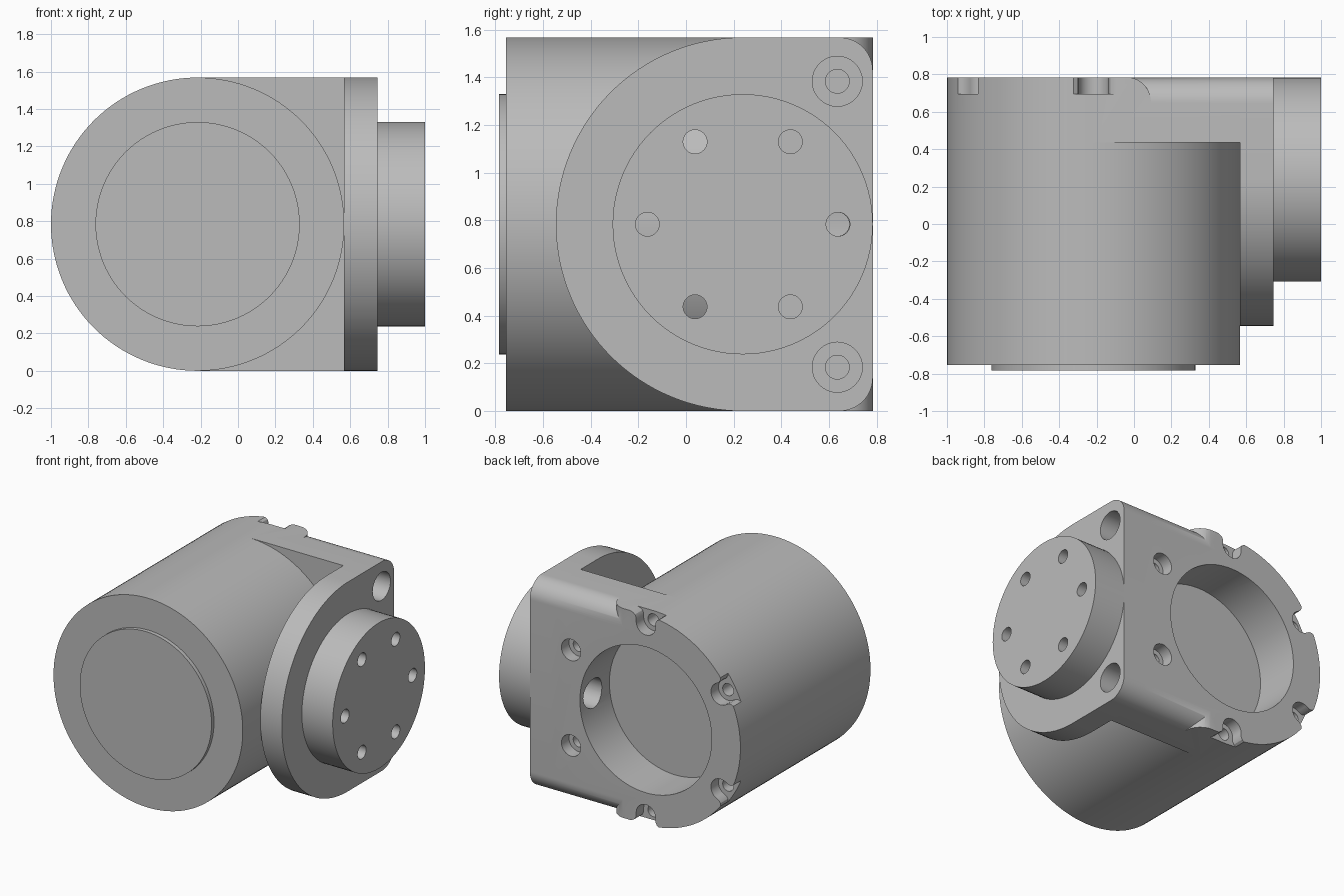
import bpy, bmesh
from math import sin, cos, radians

cube = bpy.data.objects.get("Cube")
if cube:
    bpy.data.objects.remove(cube, do_unlink=True)

R = 0.784              # main radius, also half the height
CX, CY = -0.216, 0.238  # barrel axis x, flange axis y
SIDE, BACK, STEP = 0.568, 0.784, 0.435
BORE = 0.546

grey = bpy.data.materials.new("light_grey")
grey.use_nodes = True
colour = (0.5, 0.5, 0.5, 1)
grey.diffuse_color = colour
grey.node_tree.nodes["Principled BSDF"].inputs["Base Color"].default_value = colour


def arc(u, v, r, start, end, n=16):
    steps = [radians(start + (end - start) * i / n) for i in range(n + 1)]
    return [(u + r * cos(a), v + r * sin(a)) for a in steps]


def prism(name, profile, axis, lo, hi):
    """Extrude a flat profile along an axis."""
    place = {"x": lambda u, v, d: (d, u, v),
             "y": lambda u, v, d: (u, d, v),
             "z": lambda u, v, d: (u, v, d)}[axis]
    bm = bmesh.new()
    ends = [[bm.verts.new(place(u, v, d)) for u, v in profile] for d in (lo, hi)]
    for ring in ends:
        bm.faces.new(ring)
    n = len(profile)
    for i in range(n):
        j = (i + 1) % n
        bm.faces.new((ends[0][i], ends[0][j], ends[1][j], ends[1][i]))
    bmesh.ops.recalc_face_normals(bm, faces=bm.faces)
    mesh = bpy.data.meshes.new(name)
    bm.to_mesh(mesh)
    bm.free()
    mesh.materials.append(grey)
    ob = bpy.data.objects.new(name, mesh)
    bpy.context.collection.objects.link(ob)
    return ob


def disc(name, u, v, r, axis, lo, hi, n=32):
    return prism(name, arc(u, v, r, 0, 360, n)[:-1], axis, lo, hi)


def cut(target, cutter):
    """Subtract the cutter from the target, then discard it."""
    mod = target.modifiers.new("cut", "BOOLEAN")
    mod.operation, mod.solver, mod.object = "DIFFERENCE", "EXACT", cutter
    graph = bpy.context.evaluated_depsgraph_get()
    graph.update()
    mesh = bpy.data.meshes.new_from_object(target.evaluated_get(graph))
    target.modifiers.clear()
    target.data = mesh
    bpy.data.objects.remove(cutter, do_unlink=True)


def drill(target, u, v, r, axis, lo, hi, n=32):
    cut(target, disc("drill", u, v, r, axis, lo, hi, n))


# Barrel and its front cover
barrel = disc("barrel", CX, R, R, "y", -0.755, STEP, 128)
cover = disc("front_cover", CX, R, BORE, "y", -BACK, -0.755, 96)

# Rear housing: half round, half square, with a large bore
housing = prism("rear_housing",
                arc(CX, R, R, 90, 270, 64) + [(SIDE, 0), (SIDE, 2 * R)],
                "y", STEP, BACK)
drill(housing, CX, R, BORE, "y", 0.4, 0.9, 96)

# Rounded top and bottom rear edges, running out before the barrel
fillet = 0.14
for s in (1, -1):
    edge = arc(BACK - fillet, R - fillet, fillet, 90, 0)
    edge += [(0.9, R - fillet), (0.9, 0.9), (BACK - fillet, 0.9)]
    cutter = prism("edge_cutter", [(y, R + s * z) for y, z in edge], "x", -0.2, 0.7)
    keep = arc(-0.04, 0.655, 0.13, 0, 90) + [(-0.04, 1), (-1, 1), (-1, 0.5), (0.09, 0.5)]
    cut(cutter, prism("runout", keep, "z", -0.5, 2))
    cut(housing, cutter)

# Ring of rear screw holes; those on the rim open outward through flared slots
slot = [(0.715, 0.08), (0.745, 0.08), (0.765, 0.09), (0.778, 0.11), (0.786, 0.135), (0.86, 0.14)]
slot += [(r, -t) for r, t in reversed(slot)]
for deg in range(30, 390, 60):
    c, s = cos(radians(deg)), sin(radians(deg))
    x, z = CX + 0.715 * c, R + 0.715 * s
    drill(housing, x, z, 0.08, "y", 0.695, 0.9)
    drill(housing, x, z, 0.045, "y", 0.55, 0.75, 24)
    if 60 < deg < 300:
        shape = [(CX + r * c - t * s, R + r * s + t * c) for r, t in slot]
        cut(housing, prism("slot", shape, "y", 0.695, 0.9))

# Cable port from the bore towards the flange
drill(housing, 0.635, R, 0.11, "x", 0.2, 0.56)
drill(housing, 0.635, R, 0.05, "x", 0.5, 0.7)

# Side flange
profile = arc(CY, R, R, 90, 270, 64)
profile += arc(BACK - fillet, fillet, fillet, -90, 0)
profile += arc(BACK - fillet, 2 * R - fillet, fillet, 0, 90)
flange = prism("side_flange", profile, "x", SIDE, 0.745)
for s in (1, -1):
    z = R + s * 0.6
    drill(flange, 0.635, z, 0.105, "x", 0.6, 0.8)
    drill(flange, 0.635, z, 0.05, "x", 0.5, 0.7)
    drill(housing, 0.635, z, 0.05, "x", 0.4, 0.7)

# Output hub with six bolt holes
hub = disc("output_hub", CY, R, BORE, "x", 0.745, 1, 96)
for deg in range(0, 360, 60):
    y, z = CY + 0.4 * cos(radians(deg)), R + 0.4 * sin(radians(deg))
    through = deg not in (60, 300)
    drill(hub, y, z, 0.05, "x", 0.7 if through else 0.8, 1.1)
    if through:
        drill(flange, y, z, 0.05, "x", 0.5, 0.8)

# Smooth curved walls, crisp edges
for ob in (barrel, cover, housing, flange, hub):
    ob.data.shade_smooth()
    ob.data.set_sharp_from_angle(angle=radians(30))
